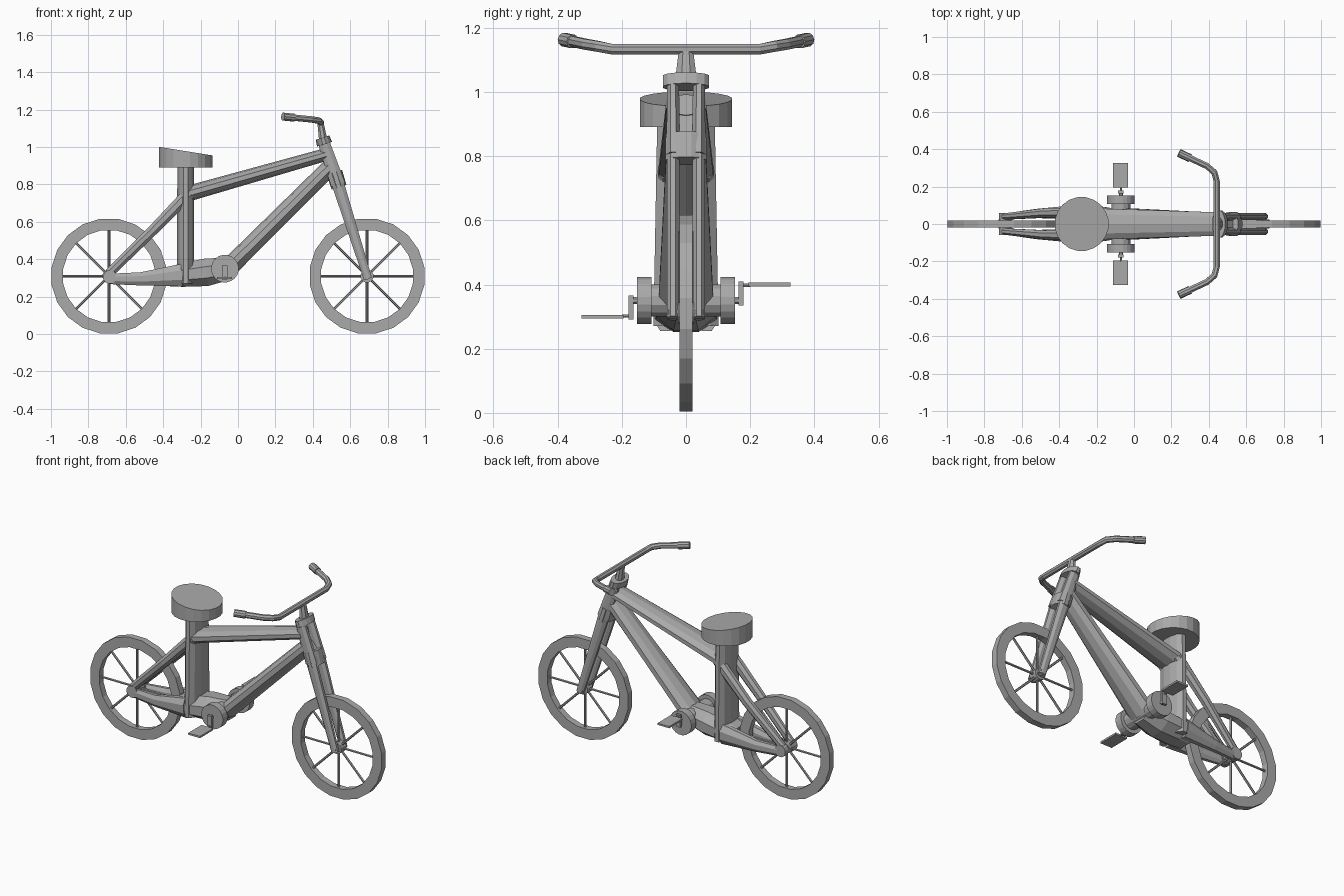
import bpy, bmesh, math
from mathutils import Vector

if "Cube" in bpy.data.objects:
    bpy.data.objects.remove(bpy.data.objects["Cube"])

grey = bpy.data.materials.new("plain grey")
grey.use_nodes = True
COLOUR = (0.4, 0.4, 0.4, 1)
grey.diffuse_color = COLOUR
grey.node_tree.nodes["Principled BSDF"].inputs["Base Color"].default_value = COLOUR


def finish(name, bm):
    bmesh.ops.recalc_face_normals(bm, faces=bm.faces)
    mesh = bpy.data.meshes.new(name)
    bm.to_mesh(mesh)
    bm.free()
    mesh.materials.append(grey)
    obj = bpy.data.objects.new(name, mesh)
    bpy.context.collection.objects.link(obj)
    return obj


def tube(name, path, radii, sides=8, ref=(0, 1, 0)):
    """Loft through path; each radius pair is (along ref, across ref)."""
    bm = bmesh.new()
    pts = [Vector(p) for p in path]
    rings = []
    for i, p in enumerate(pts):
        t = (pts[min(i + 1, len(pts) - 1)] - pts[max(i - 1, 0)]).normalized()
        u = Vector(ref)
        u = (u - t * u.dot(t)).normalized()
        v = t.cross(u)
        a, b = radii[i]
        ring = []
        for k in range(sides):
            ang = 2 * math.pi * (k + 0.5) / sides
            ring.append(bm.verts.new(p + u * a * math.cos(ang) + v * b * math.sin(ang)))
        rings.append(ring)
    for r, s in zip(rings, rings[1:]):
        for k in range(sides):
            j = (k + 1) % sides
            bm.faces.new((r[k], r[j], s[j], s[k]))
    bm.faces.new(rings[0])
    bm.faces.new(rings[-1])
    return finish(name, bm)


def rod(name, a, b, r, sides=8, ref=(0, 1, 0)):
    return tube(name, [a, b], [(r, r)] * 2, sides, ref)


def drum(name, x, z, y0, y1, r, sides=20):
    return rod(name, (x, y0, z), (x, y1, z), r, sides, (0, 0, 1))


def box(name, centre, size):
    bm = bmesh.new()
    bmesh.ops.create_cube(bm, size=1)
    for v in bm.verts:
        v.co = Vector(c + s * k for c, s, k in zip(centre, size, v.co))
    return finish(name, bm)


def wheel(name, x, z=0.31):
    # Rim: rectangular section swept round the axle
    bm = bmesh.new()
    n = 20
    section = [(0.31, -0.02), (0.31, 0.02), (0.248, 0.02), (0.248, -0.02)]
    rings = [[bm.verts.new((x + r * math.cos(a), y, z + r * math.sin(a)))
              for r, y in section]
             for a in (2 * math.pi * (i + 0.5) / n for i in range(n))]
    for i in range(n):
        p, q = rings[i], rings[(i + 1) % n]
        for k in range(4):
            j = (k + 1) % 4
            bm.faces.new((p[k], p[j], q[j], q[k]))
    finish(name + "_rim", bm)
    # Spokes and hub
    for i in range(8):
        a = i * math.pi / 4
        rod(f"{name}_spoke_{i}", (x, 0, z),
            (x + 0.255 * math.cos(a), 0, z + 0.255 * math.sin(a)), 0.007, 6)
    drum(name + "_hub", x, z, -0.025, 0.025, 0.035, 12)
    drum(name + "_axle", x, z, -0.055, 0.055, 0.018, 10)


wheel("rear_wheel", -0.69)
wheel("front_wheel", 0.69)

# Saddle with a sloping top
saddle = rod("saddle", (-0.28, 0, 0.89), (-0.28, 0, 0.98), 0.145, 20)
for v in saddle.data.vertices:
    if v.co.z > 0.95:
        v.co.z = 0.978 - 0.16 * (v.co.x + 0.28)

# Main frame: wide flattened tubes
tube("seat_tube", [(-0.28, 0, 0.27), (-0.28, 0, 0.9)], [(0.105, 0.048), (0.093, 0.046)], 12)
tube("top_tube", [(-0.27, 0, 0.75), (0.47, 0, 0.96)], [(0.09, 0.042), (0.065, 0.034)], 10)
tube("down_tube", [(-0.06, 0, 0.345), (0.5, 0, 0.9)], [(0.09, 0.05), (0.06, 0.045)], 10)
tube("bracket_body", [(-0.37, 0, 0.305), (-0.3, 0, 0.315), (-0.17, 0, 0.33), (-0.05, 0, 0.35)],
     [(0.09, 0.055), (0.105, 0.068), (0.1, 0.08), (0.08, 0.065)], 8)
drum("bracket_axle", -0.07, 0.35, -0.11, 0.11, 0.052, 12)

for side, s in (("left", 1), ("right", -1)):
    # Rear triangle
    tube(side + "_seat_stay", [(-0.26, s * 0.06, 0.755), (-0.46, s * 0.06, 0.55), (-0.69, s * 0.04, 0.325)],
         [(0.03, 0.036), (0.028, 0.03), (0.018, 0.027)])
    drum(side + "_dropout", -0.685, 0.305, s * 0.022, s * 0.06, 0.037, 12)
    tube(side + "_chain_stay", [(-0.69, s * 0.04, 0.295), (-0.52, s * 0.056, 0.295), (-0.3, s * 0.065, 0.315)],
         [(0.018, 0.03), (0.027, 0.038), (0.04, 0.065)])
    # Fork
    tube(side + "_fork_leg", [(0.535, s * 0.04, 0.8), (0.695, s * 0.04, 0.295)],
         [(0.021, 0.036), (0.02, 0.024)])
    tube(side + "_head_leg", [(0.46, s * 0.04, 1.02), (0.535, s * 0.04, 0.8)],
         [(0.02, 0.034), (0.023, 0.042)])
    # Crank and pedal: left one up, right one down
    drum(side + "_crank_disc", -0.07, 0.35, s * 0.107, s * 0.153, 0.074)
    drum(side + "_crank_pin", -0.07, 0.35, s * 0.15, s * 0.168, 0.012, 8)
    box(side + "_crank_arm", (-0.07, s * 0.171, 0.35 + s * 0.022), (0.03, 0.015, 0.075))
    drum(side + "_pedal_pin", -0.07, 0.35 + s * 0.048, s * 0.17, s * 0.2, 0.006, 6)
    box(side + "_pedal", (-0.073, s * 0.26, 0.35 + s * 0.05), (0.08, 0.13, 0.011))
    # Handlebar grip
    rod(side + "_grip", (0.3, s * 0.352, 1.157), (0.24, s * 0.38, 1.163), 0.022, 10, (0, 0, 1))

# Head: crown, collar and stem
tube("fork_crown", [(0.515, 0, 0.865), (0.54, 0, 0.785)], [(0.065, 0.045), (0.067, 0.043)], 12)
tube("head_collar", [(0.463, 0, 1.015), (0.452, 0, 1.05)], [(0.074, 0.042), (0.074, 0.038)], 14)
tube("stem", [(0.455, 0, 1.04), (0.441, 0, 1.13)], [(0.036, 0.024), (0.024, 0.018)], 8)

# Handlebar: straight bar swept back at both ends
half = [(0.24, 0.38, 1.163), (0.39, 0.31, 1.148), (0.43, 0.275, 1.142), (0.442, 0.23, 1.133)]
bar = half + [(x, -y, z) for x, y, z in reversed(half)]
tube("handlebar", bar, [(0.018, 0.018)] * len(bar), 8, (0, 0, 1))
